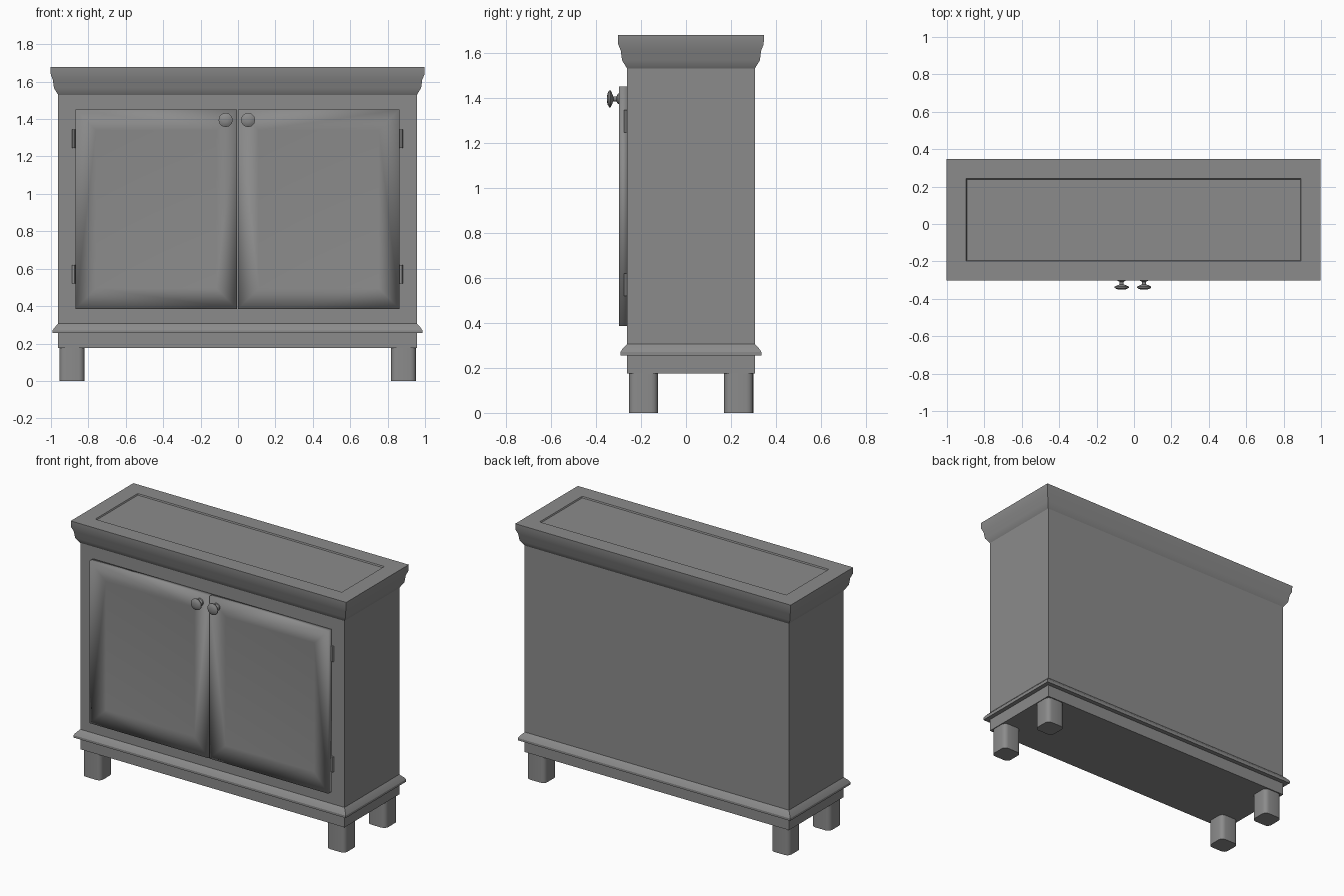
import bpy, bmesh, math
from mathutils import Matrix, Vector

cube = bpy.data.objects.get("Cube")
if cube:
    bpy.data.objects.remove(cube, do_unlink=True)

GREY = (0.26, 0.26, 0.26, 1)
mat = bpy.data.materials.new("painted grey")
mat.use_nodes = True
mat.diffuse_color = GREY
mat.node_tree.nodes["Principled BSDF"].inputs["Base Color"].default_value = GREY

# Carcass footprint and the line between the two doors
X0, X1, Y0, Y1 = -0.962, 0.957, -0.262, 0.306
SPLIT = -0.003


def finish(bm, name, angle=30):
    bmesh.ops.recalc_face_normals(bm, faces=bm.faces)
    me = bpy.data.meshes.new(name)
    bm.to_mesh(me)
    bm.free()
    me.materials.append(mat)
    ob = bpy.data.objects.new(name, me)
    bpy.context.collection.objects.link(ob)
    bpy.ops.object.select_all(action='DESELECT')
    ob.select_set(True)
    bpy.context.view_layer.objects.active = ob
    if angle:
        bpy.ops.object.shade_smooth_by_angle(angle=math.radians(angle))
    else:
        bpy.ops.object.shade_smooth()
    return ob


def skin(bm, rings):
    """Join closed rings of points and cap both ends."""
    loops = [[bm.verts.new(p) for p in ring] for ring in rings]
    for a, b in zip(loops, loops[1:]):
        for i in range(len(a)):
            j = (i + 1) % len(a)
            bm.faces.new((a[i], a[j], b[j], b[i]))
    bm.faces.new(loops[0])
    bm.faces.new(loops[-1])


def moulding(name, profile, angle=30):
    """Sweep an (overhang, height) profile round the carcass footprint."""
    bm = bmesh.new()
    skin(bm, [[(X0 - o, Y0 - o, z), (X1 + o, Y0 - o, z),
               (X1 + o, Y1 + o, z), (X0 - o, Y1 + o, z)] for o, z in profile])
    return finish(bm, name, angle)


# Carcass, base moulding and crown with a shallow sunken top
moulding("carcass", [(0, 0.175), (0, 1.535)])
moulding("base_moulding", [(0, 0.255), (0.029, 0.255), (0.029, 0.27), (0.022, 0.282), (0, 0.306)])
moulding("crown", [(0, 1.53), (0.022, 1.566), (0.028, 1.61), (0.039, 1.637),
                   (0.0405, 1.678), (-0.064, 1.678), (-0.068, 1.67)])

# Legs with rounded corners
for side, x in (("right", -0.888), ("left", 0.885)):
    for end, y in (("front", -0.189), ("back", 0.234)):
        bm = bmesh.new()
        bmesh.ops.create_cube(bm, size=1, matrix=Matrix.Translation((x, y, 0.09)) @
                              Matrix.Diagonal((0.134, 0.13, 0.18, 1)))
        upright = [e for e in bm.edges if abs(e.verts[0].co.z - e.verts[1].co.z) > 0.1]
        bmesh.ops.bevel(bm, geom=upright, offset=0.03, segments=4, profile=0.5, affect='EDGES')
        finish(bm, f"{end}_{side}_leg")


def door(name, s):
    """Softly shaded slab whose front dips to a sunken panel."""
    def ring(y, m):
        a, b = SPLIT + s * (0.003 + m), SPLIT + s * (0.866 - m)
        lo, hi = 0.385 + m, 1.45 - m
        return [(a, y, lo), (b, y, lo), (b, y, hi), (a, y, hi)]
    bm = bmesh.new()
    skin(bm, [ring(Y0 + 0.004, 0), ring(-0.298, 0), ring(-0.286, 0.11)])
    finish(bm, name, 0)


def lathe(name, base, profile, sides=12):
    """Turn an (radius, depth) profile about an axis running to the front."""
    bm = bmesh.new()
    skin(bm, [[Vector(base) + Vector((r * math.cos(t), -d, r * math.sin(t)))
               for t in (2 * math.pi * i / sides for i in range(sides))]
              for r, d in profile])
    finish(bm, name, 40)


knob = [(0.024, 0), (0.022, 0.006), (0.011, 0.012), (0.011, 0.026), (0.026, 0.032),
        (0.038, 0.038), (0.038, 0.044), (0.026, 0.051), (0.012, 0.054)]

# Doors, knobs and hinge barrels
for side, s in (("right", -1), ("left", 1)):
    door(f"{side}_door", s)
    lathe(f"{side}_knob", (SPLIT - 0.003 + s * 0.06, -0.297, 1.395), knob)
    for level, z in (("lower", 0.57), ("upper", 1.295)):
        bm = bmesh.new()
        bmesh.ops.create_cone(bm, cap_ends=True, segments=12, radius1=0.01, radius2=0.01,
                              depth=0.1, matrix=Matrix.Translation((SPLIT + s * 0.875, -0.266, z)))
        finish(bm, f"{level}_{side}_hinge")
